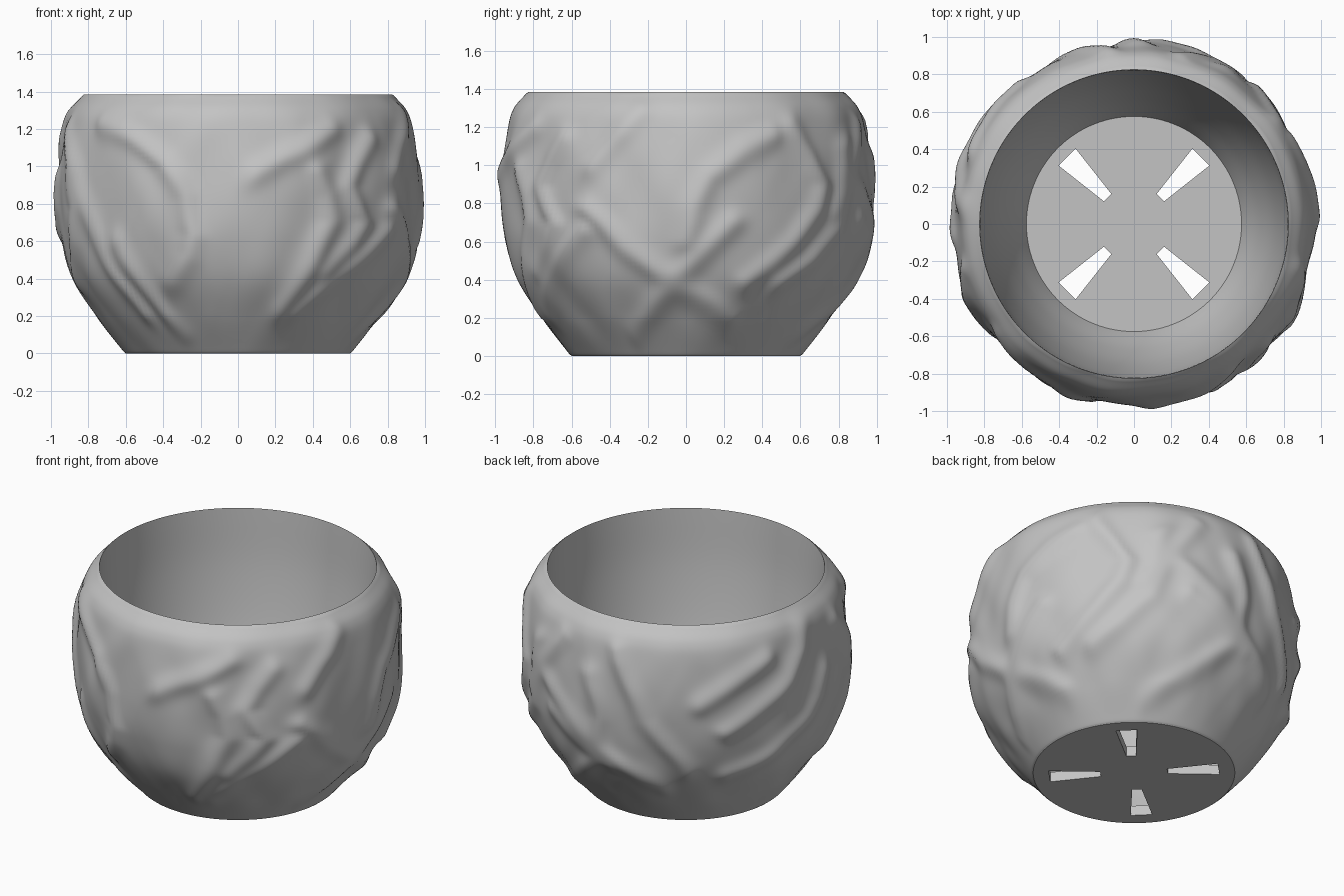
import bpy
import bmesh
import math
from mathutils import Matrix, Vector, noise

cube = bpy.data.objects.get("Cube")
if cube:
    bpy.data.objects.remove(cube, do_unlink=True)

SEGMENTS = 240
FLOOR = 0.065

grey = bpy.data.materials.new("matte grey")
grey.use_nodes = True
colour = (0.55, 0.55, 0.55, 1)
grey.diffuse_color = colour
grey.node_tree.nodes["Principled BSDF"].inputs["Base Color"].default_value = colour


def add_object(name, bm):
    bmesh.ops.recalc_face_normals(bm, faces=bm.faces)
    mesh = bpy.data.meshes.new(name)
    bm.to_mesh(mesh)
    bm.free()
    obj = bpy.data.objects.new(name, mesh)
    bpy.context.collection.objects.link(obj)
    mesh.materials.append(grey)
    return obj


def smooth_path(points, steps):
    """Catmull-Rom curve through the given points."""
    pts = [Vector(p) for p in points]
    pts = [2 * pts[0] - pts[1]] + pts + [2 * pts[-1] - pts[-2]]
    path = []
    for a, b, c, d in zip(pts, pts[1:], pts[2:], pts[3:]):
        for i in range(steps):
            t = i / steps
            path.append(0.5 * (2 * b + (c - a) * t + (2 * a - 5 * b + 4 * c - d) * t ** 2
                               + (3 * b - a - 3 * c + d) * t ** 3))
    return path + [pts[-2]]


# Fold ridges: (degrees around from the front, height)
folds = [
    # front
    [(-50, 1.25), (-24, 1.03), (-15, .62), (-22, .4)],
    [(32, 1.2), (6, .96)],
    [(28, 1), (31, .7), (18, .25)],
    [(56, .65), (24, .22)],
    [(-42, .6), (-24, .1)],
    [(48, 1.15), (38, .9), (45, .7), (30, .4)],
    [(-64, .95), (-50, .55), (-40, .2)],
    # left side
    [(118, 1.15), (98, .95), (90, .6)],
    [(125, 1.2), (138, .9), (128, .62), (112, .4)],
    [(58, .78), (84, .4), (108, .18)],
    [(105, .7), (88, .42), (68, .1)],
    [(150, 1.1), (145, .65), (125, .4)],
    [(75, 1.3), (60, 1)],
    # back
    [(163, 1.2), (144, .74)],
    [(151, .95), (186, .48)],
    [(178, 1.04), (181, .49), (146, .1)],
    [(160, .7), (186, .54), (205, .3)],
    [(190, 1.25), (200, .8), (215, .45)],
    # right side
    [(265, 1.3), (256, 1), (230, .74)],
    [(275, .95), (265, .69), (230, .4)],
    [(245, 1.15), (222, .95)],
    [(285, 1.2), (298, .8), (285, .4)],
]
ridges = [smooth_path([(math.radians(a), z) for a, z in fold], 2) for fold in folds]


def ridge_height(angle, z, ridge):
    middle = ridge[0].x
    p = Vector(((angle - middle + math.pi) % math.tau - math.pi + middle, z))
    if abs(p.x - middle) > 1.2:
        return 0
    nearest = 9
    for a, b in zip(ridge, ridge[1:]):
        ab = b - a
        t = min(1, max(0, (p - a).dot(ab) / ab.length_squared))
        nearest = min(nearest, (p - a - ab * t).length)
    return math.exp(-(nearest / 0.065) ** 2)


def twisted_noise(angle, z, twist):
    """Noise stretched along diagonals that climb around the pot."""
    a = angle + twist * z
    return noise.noise(Vector((math.sin(a) * 4, math.cos(a) * 4, z * 1.5 + twist)))


def cloth(angle, z):
    """Radial offset of the draped cloth surface."""
    fade = min(1, z / 0.2) * (1 - 0.6 * min(1, max(0, (z - 1.15) / 0.23)))
    ring = Vector((math.sin(angle), math.cos(angle), z))
    warp = noise.noise(ring * 3) * 0.05
    flat = 1
    for ridge in ridges:
        flat *= 1 - 0.9 * ridge_height(angle + warp, z + warp, ridge)
    swirl = twisted_noise(angle, z, 0.5) + twisted_noise(angle, z, -0.5)
    return fade * (0.03 * (1 - flat) + 0.014 * swirl)


# Wall: draped outside, smooth tapered inside
outside = smooth_path([(.6, 0), (.628, .03), (.76, .2), (.885, .4), (.945, .6), (.965, .8),
                       (.96, 1), (.935, 1.2), (.902, 1.3), (.838, 1.375)], 9)
inside = smooth_path([(.825, 1.385), (.805, 1), (.75, .6), (.67, .3), (.575, FLOOR)], 6)
bm = bmesh.new()
rings = []
for row, (radius, z) in enumerate(outside + inside):
    ring = []
    for i in range(SEGMENTS):
        angle = math.tau * i / SEGMENTS
        r = radius + (cloth(angle, z) if row < len(outside) else 0)
        ring.append(bm.verts.new((r * math.sin(angle), -r * math.cos(angle), z)))
    rings.append(ring)
for low, high in zip(rings, rings[1:]):
    for i in range(SEGMENTS):
        j = (i + 1) % SEGMENTS
        bm.faces.new((low[i], low[j], high[j], high[i]))
wall = add_object("pot_wall", bm)

# Base disc
bm = bmesh.new()
bmesh.ops.create_cone(bm, cap_ends=True, segments=SEGMENTS, radius1=.6, radius2=.575,
                      depth=FLOOR, matrix=Matrix.Translation((0, 0, FLOOR / 2)))
base = add_object("pot_base", bm)

# Four tapered drainage slots on the diagonals
bm = bmesh.new()
for k in range(4):
    turn = Matrix.Rotation(math.pi / 4 + k * math.pi / 2, 4, "Z")
    outline = [(.2, -.028), (.505, -.064), (.505, .064), (.2, .028)]
    face = bm.faces.new([bm.verts.new(turn @ Vector((x, y, -.1))) for x, y in outline])
    sweep = bmesh.ops.extrude_face_region(bm, geom=[face])["geom"]
    bmesh.ops.translate(bm, vec=(0, 0, .3),
                        verts=[g for g in sweep if isinstance(g, bmesh.types.BMVert)])
cutter = add_object("slot_cutter", bm)
cutter.hide_render = True
cut = base.modifiers.new("drainage slots", "BOOLEAN")
cut.operation = "DIFFERENCE"
cut.object = cutter
bpy.context.view_layer.objects.active = base
bpy.ops.object.modifier_apply(modifier=cut.name)
bpy.data.objects.remove(cutter, do_unlink=True)

# Smooth shading with crisp rims
for obj in (wall, base):
    bpy.ops.object.select_all(action="DESELECT")
    obj.select_set(True)
    bpy.context.view_layer.objects.active = obj
    bpy.ops.object.shade_smooth_by_angle(angle=math.radians(50))
